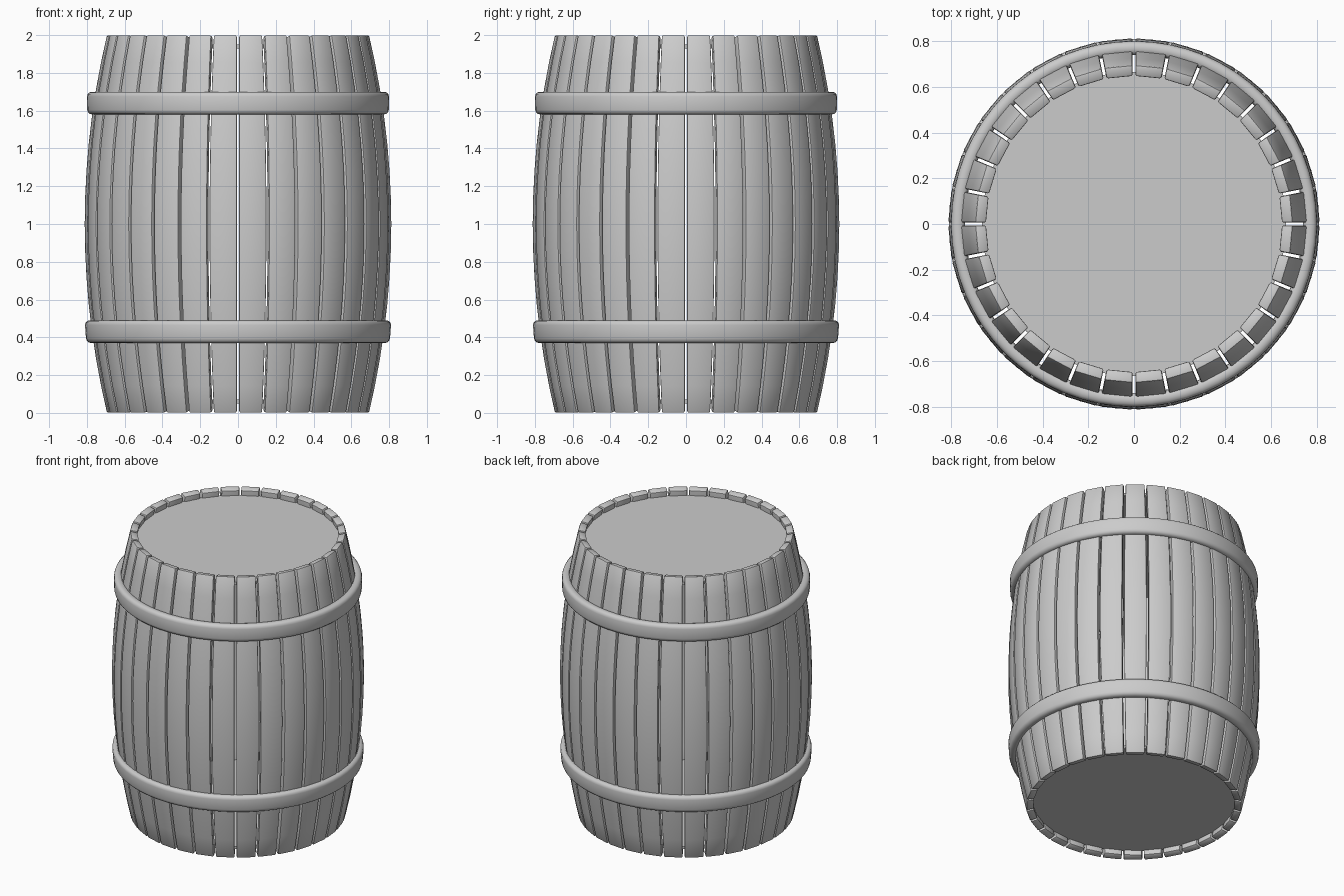
import bpy
import bmesh
from math import cos, sin, pi, tan, sqrt
from mathutils import Matrix, Vector

if "Cube" in bpy.data.objects:
    bpy.data.objects.remove(bpy.data.objects["Cube"])

STAVES = 32
STEPS = 14
THICK = 0.05
GAP = 0.013

grey = bpy.data.materials.new("plain grey")
grey.use_nodes = True
colour = (0.6, 0.6, 0.6, 1)
grey.diffuse_color = colour
grey.node_tree.nodes["Principled BSDF"].inputs["Base Color"].default_value = colour


def finish(name, bm, bevel=0, segments=2):
    bmesh.ops.recalc_face_normals(bm, faces=bm.faces)
    mesh = bpy.data.meshes.new(name)
    bm.to_mesh(mesh)
    bm.free()
    mesh.materials.append(grey)
    obj = bpy.data.objects.new(name, mesh)
    bpy.context.collection.objects.link(obj)
    bpy.ops.object.select_all(action="DESELECT")
    obj.select_set(True)
    bpy.context.view_layer.objects.active = obj
    if bevel:
        mod = obj.modifiers.new("soft edges", "BEVEL")
        mod.width = bevel
        mod.segments = segments
        mod.limit_method = "ANGLE"
        mod.angle_limit = 0.6
        bpy.ops.object.modifier_apply(modifier=mod.name)
    bpy.ops.object.shade_smooth_by_angle(angle=0.6)
    return obj


def bulge(z):
    """Outer radius of the barrel at height z."""
    return 0.813 - 0.118 * (z - 1) ** 2


# Staves: a bent plank with square ends, repeated around the axis
bm = bmesh.new()
rings = []
for i in range(STEPS + 1):
    z = 2 * i / STEPS
    slope = -0.236 * (z - 1)
    normal = Vector((1, -slope)) / sqrt(1 + slope * slope)
    outer = Vector((bulge(z), z))
    inner = outer - normal * THICK
    ring = []
    for point, sides in ((outer, (-1, 1)), (inner, (1, -1))):
        apothem = point.x * cos(pi / STAVES)
        half = apothem * tan(pi / STAVES) - GAP / 2
        ring += [bm.verts.new((apothem, s * half, point.y)) for s in sides]
    rings.append(ring)
for low, high in zip(rings, rings[1:]):
    for j in range(4):
        k = (j + 1) % 4
        bm.faces.new((low[j], low[k], high[k], high[j]))
bm.faces.new(rings[0])
bm.faces.new(rings[-1])
plank = bm.verts[:] + bm.edges[:] + bm.faces[:]
for i in range(STAVES):
    turn = Matrix.Rotation(2 * pi * (i + 0.5) / STAVES, 3, "Z")
    copy = bmesh.ops.duplicate(bm, geom=plank)["geom"]
    bmesh.ops.rotate(bm, verts=[v for v in copy if isinstance(v, bmesh.types.BMVert)],
                     matrix=turn)
bmesh.ops.delete(bm, geom=[v for v in plank if isinstance(v, bmesh.types.BMVert)],
                 context="VERTS")
finish("staves", bm, 0.008)


# Hoops: a band following the slope of the staves
def hoop(name, bottom, top, r_bottom, r_top, sides=64):
    bm = bmesh.new()
    section = ((r_bottom, bottom), (r_top, top), (r_top - 0.06, top), (r_bottom - 0.06, bottom))
    loops = [[bm.verts.new((r * cos(2 * pi * i / sides), r * sin(2 * pi * i / sides), z))
              for r, z in section] for i in range(sides)]
    for i, a in enumerate(loops):
        b = loops[(i + 1) % sides]
        for j in range(4):
            k = (j + 1) % 4
            bm.faces.new((a[j], b[j], b[k], a[k]))
    finish(name, bm, 0.025, 3)


hoop("lower_hoop", 0.37, 0.49, 0.803, 0.812)
hoop("upper_hoop", 1.58, 1.70, 0.798, 0.80)

# Heads: thin discs set just inside each end
for name, z in (("bottom_head", 0.06), ("top_head", 1.94)):
    bm = bmesh.new()
    bmesh.ops.create_cone(bm, cap_ends=True, segments=64, radius1=0.665, radius2=0.665,
                          depth=0.02, matrix=Matrix.Translation((0, 0, z)))
    finish(name, bm)
